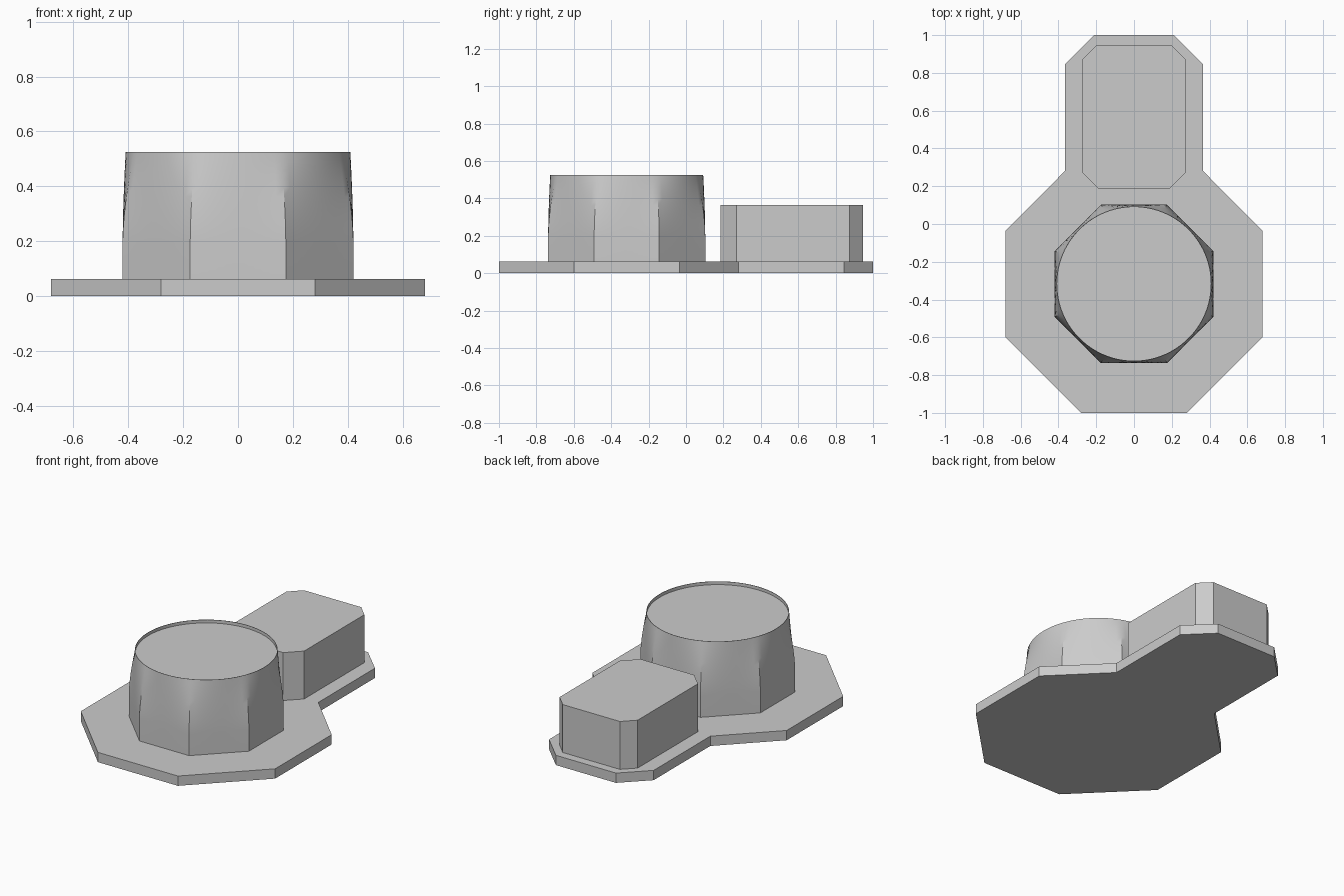
import bpy, bmesh, math

cube = bpy.data.objects.get("Cube")
if cube:
    bpy.data.objects.remove(cube, do_unlink=True)

grey = bpy.data.materials.new("plain_grey")
grey.use_nodes = True
colour = (0.6, 0.6, 0.6, 1)
grey.diffuse_color = colour
grey.node_tree.nodes["Principled BSDF"].inputs["Base Color"].default_value = colour


def loft(name, rings):
    """Skin a stack of equal-sized rings and close both ends."""
    bm = bmesh.new()
    loops = [[bm.verts.new(p) for p in ring] for ring in rings]
    n = len(loops[0])
    for low, high in zip(loops, loops[1:]):
        for i in range(n):
            j = (i + 1) % n
            bm.faces.new((low[i], low[j], high[j], high[i]))
    bm.faces.new(loops[0][::-1])
    bm.faces.new(loops[-1])
    bmesh.ops.recalc_face_normals(bm, faces=bm.faces)
    mesh = bpy.data.meshes.new(name)
    bm.to_mesh(mesh)
    bm.free()
    mesh.materials.append(grey)
    obj = bpy.data.objects.new(name, mesh)
    bpy.context.collection.objects.link(obj)
    return obj


def prism(name, half, z0, z1):
    """Extrude an outline mirrored across x, given as its +x half."""
    outline = half + [(-x, y) for x, y in reversed(half)]
    return loft(name, [[(x, y, z) for x, y in outline] for z in (z0, z1)])


# Base plate and rear block
prism("base_plate", [(0.28, -1), (0.68, -0.6), (0.68, -0.035), (0.366, 0.28),
                     (0.366, 0.846), (0.21, 1)], 0, 0.062)
prism("rear_block", [(0.187, 0.185), (0.273, 0.271), (0.273, 0.873),
                     (0.2, 0.946)], 0.06, 0.365)

# Round-topped tower growing out of an octagon
CENTRE_Y, APOTHEM, RADIUS, SEGMENTS = -0.317, 0.42, 0.409, 96
BLEND_START, TOP = 0.2, 0.525


def tower_ring(z, t, scale=1):
    ring = []
    for i in range(SEGMENTS):
        a = math.tau * i / SEGMENTS
        off = (a + math.pi / 8) % (math.pi / 4) - math.pi / 8
        r = scale * ((1 - t) * APOTHEM / math.cos(off) + t * RADIUS)
        ring.append((r * math.cos(a), CENTRE_Y + r * math.sin(a), z))
    return ring


rings = [tower_ring(0.06, 0)]
STEPS = 10
for k in range(STEPS + 1):
    s = k / STEPS
    rings.append(tower_ring(BLEND_START + s * (TOP - BLEND_START), s ** 1.6))
# Thin rim and sunken cap
rings += [tower_ring(TOP, 1, 0.994), tower_ring(TOP - 0.02, 1, 0.994)]
tower = loft("round_tower", rings)

bpy.ops.object.select_all(action="DESELECT")
tower.select_set(True)
bpy.context.view_layer.objects.active = tower
bpy.ops.object.shade_smooth_by_angle(angle=math.radians(30))
